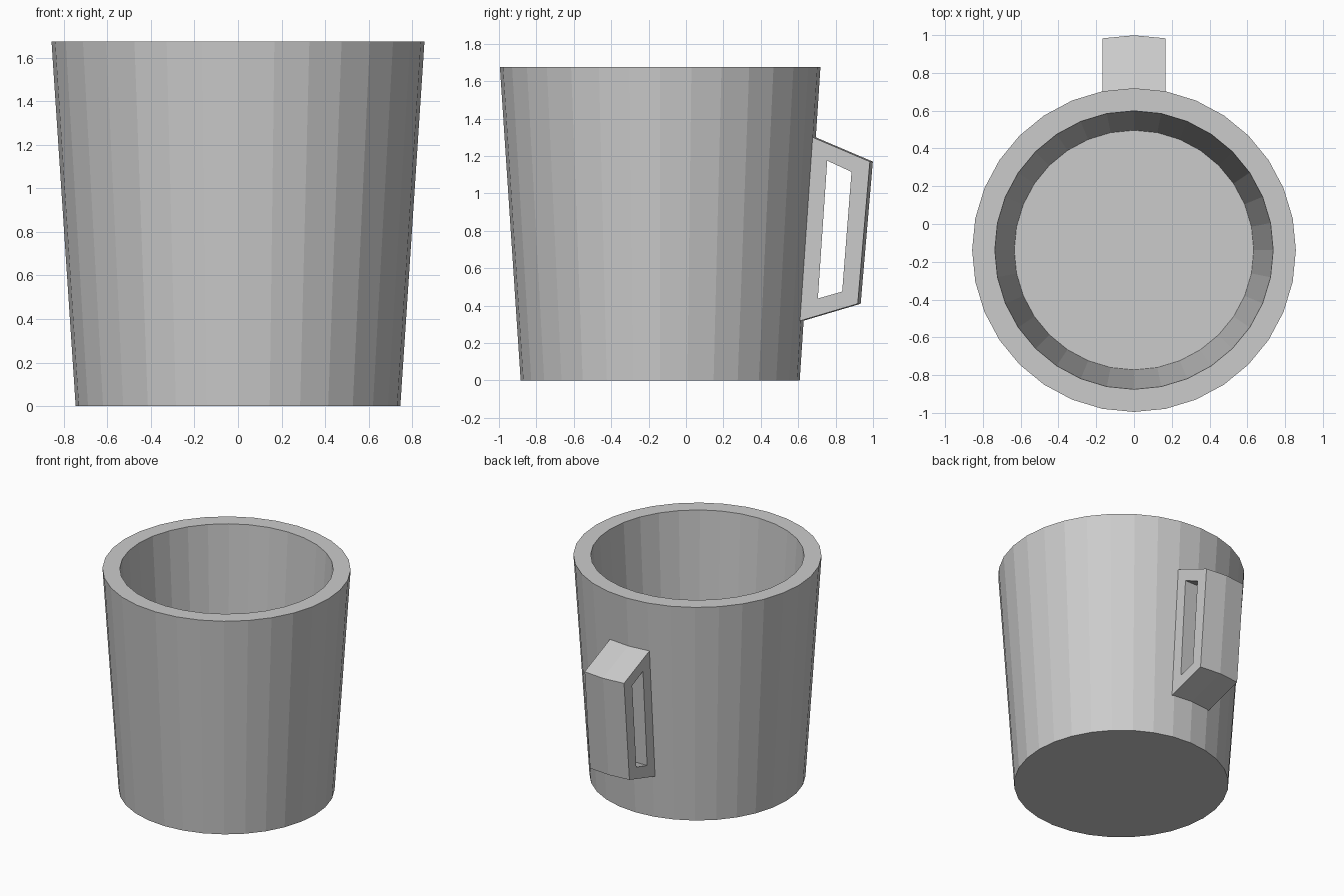
import bpy, bmesh, math

if "Cube" in bpy.data.objects:
    bpy.data.objects.remove(bpy.data.objects["Cube"])

SIDES = 32
CY = -0.138          # cup axis in y
HALF = 0.166         # handle half width = one cup facet


def make_object(name, bm):
    bmesh.ops.recalc_face_normals(bm, faces=bm.faces)
    mesh = bpy.data.meshes.new(name)
    bm.to_mesh(mesh)
    bm.free()
    obj = bpy.data.objects.new(name, mesh)
    bpy.context.collection.objects.link(obj)
    return obj


def bridge(bm, a, b):
    n = len(a)
    for i in range(n):
        j = (i + 1) % n
        bm.faces.new((a[i], a[j], b[j], b[i]))


# Tapered cup: outer base, outer rim, inner rim, inner floor
bm = bmesh.new()
rings = []
for r, z in [(0.746, 0), (0.857, 1.675), (0.737, 1.675), (0.634, 0.13)]:
    ring = []
    for i in range(SIDES):
        a = 2 * math.pi * i / SIDES
        ring.append(bm.verts.new((r * math.sin(a), CY + r * math.cos(a), z)))
    rings.append(ring)
for a, b in zip(rings, rings[1:]):
    bridge(bm, a, b)
bm.faces.new(rings[0])
bm.faces.new(rings[-1])
make_object("cup", bm)

# Handle frame: (y, z) outline rooted in the wall, with a slot through it
outer = [(0.638, 1.317), (0.983, 1.17), (0.918, 0.41), (0.574, 0.308)]
slot = [(0.755, 1.175), (0.885, 1.115), (0.835, 0.475), (0.705, 0.438)]
bm = bmesh.new()
columns = []
for x, bulge in [(-HALF, 0), (0, 0.016), (HALF, 0)]:
    columns.append([[bm.verts.new((x, y + bulge, z)) for y, z in outer],
                    [bm.verts.new((x, y, z)) for y, z in slot]])
for a, b in zip(columns, columns[1:]):
    bridge(bm, a[0], b[0])
    bridge(bm, a[1], b[1])
for col in (columns[0], columns[-1]):
    bridge(bm, col[0], col[1])
make_object("handle", bm)
